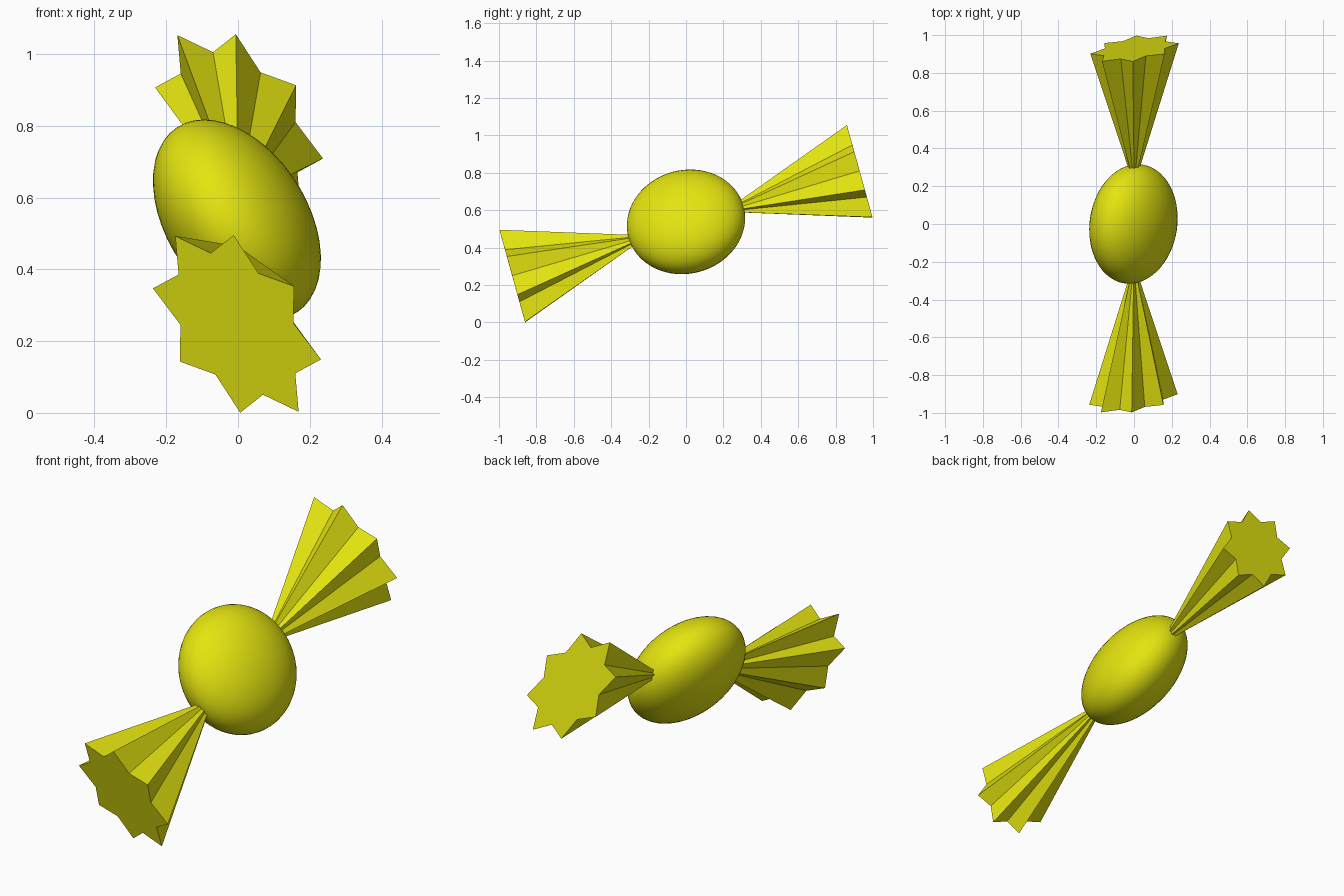
import bpy, bmesh, math
from mathutils import Vector, Matrix

if "Cube" in bpy.data.objects:
    bpy.data.objects.remove(bpy.data.objects["Cube"])

yellow = bpy.data.materials.new("candy_yellow")
yellow.diffuse_color = (0.78, 0.78, 0.005, 1)
yellow.use_nodes = True
yellow.node_tree.nodes["Principled BSDF"].inputs["Base Color"].default_value = yellow.diffuse_color

# Shared tilted, squashed frame: long and short cross axes, and sweet axis
LONG = Vector((-0.172, -0.068, 0.245))
SHORT = Vector((0.159, -0.029, 0.105))
AXIS = Vector((0, 0.9637, 0.267))


def add_object(name, bm):
    bmesh.ops.recalc_face_normals(bm, faces=bm.faces)
    mesh = bpy.data.meshes.new(name)
    bm.to_mesh(mesh)
    bm.free()
    mesh.materials.append(yellow)
    obj = bpy.data.objects.new(name, mesh)
    bpy.context.collection.objects.link(obj)
    return obj


# Smooth flattened sweet in the middle
bm = bmesh.new()
bmesh.ops.create_uvsphere(bm, u_segments=48, v_segments=32, radius=1)
frame = Matrix((LONG, SHORT, AXIS * 0.319)).transposed().to_4x4()
bmesh.ops.transform(bm, verts=bm.verts,
                    matrix=Matrix.Translation((-0.003, 0, 0.538)) @ frame)
sweet = add_object("sweet", bm)
for p in sweet.data.polygons:
    p.use_smooth = True


# Pleated wrapper end: eight-pointed star tapering into the sweet
def wrapper(name, end, apex):
    bm = bmesh.new()
    rings = []
    for t in (0.1, 1.0):
        centre = apex.lerp(end, t)
        ring = []
        for i in range(16):
            a = i * math.pi / 8
            r = t * (1 if i % 2 == 0 else 0.74)
            ring.append(bm.verts.new(
                centre + r * (math.cos(a) * LONG + math.sin(a) * SHORT)))
        rings.append(ring)
        bm.faces.new(ring)
    lo, hi = rings
    for i in range(16):
        j = (i + 1) % 16
        bm.faces.new((lo[i], lo[j], hi[j], hi[i]))
    add_object(name, bm)


wrapper("front_wrapper", Vector((-0.003, -0.929, 0.248)), Vector((-0.001, -0.203, 0.465)))
wrapper("back_wrapper", Vector((0.003, 0.929, 0.808)), Vector((0.001, 0.203, 0.592)))
